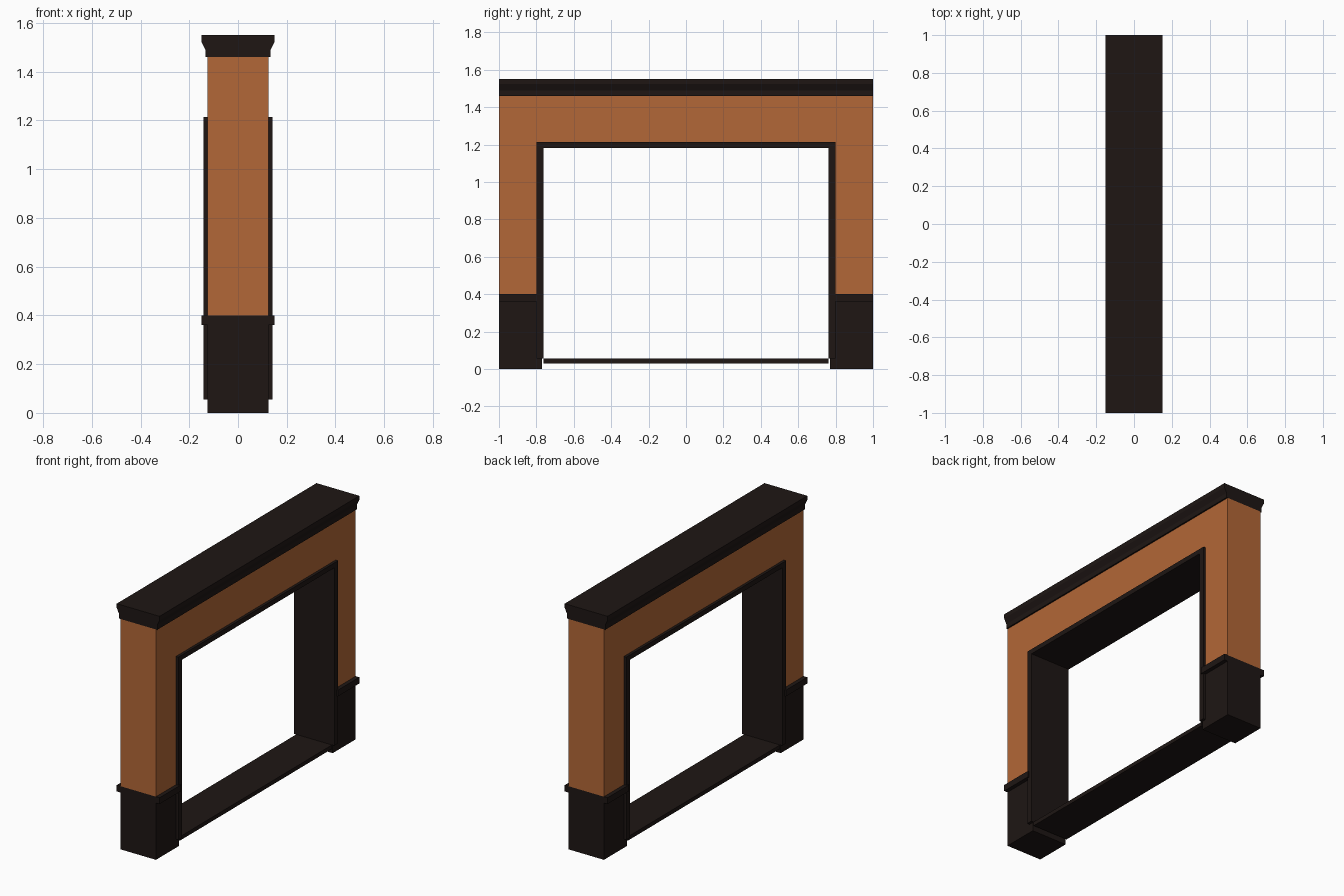
import bpy, bmesh
from mathutils import Vector

if "Cube" in bpy.data.objects:
    bpy.data.objects.remove(bpy.data.objects["Cube"])


def material(name, rgb):
    m = bpy.data.materials.new(name)
    m.diffuse_color = (*rgb, 1)
    m.use_nodes = True
    m.node_tree.nodes["Principled BSDF"].inputs["Base Color"].default_value = m.diffuse_color
    return m


BROWN = material("terracotta", (0.45, 0.136, 0.038))
DARK = material("dark_wood", (0.013, 0.008, 0.007))


def extrude(name, profile, axis, lo, hi, mat):
    """Extrude a 2D profile: (y, z) points along x, or (x, z) points along y."""
    put = (lambda p, d: (d, *p)) if axis == "x" else (lambda p, d: (p[0], d, p[1]))
    step = Vector((hi - lo, 0, 0)) if axis == "x" else Vector((0, hi - lo, 0))
    bm = bmesh.new()
    face = bm.faces.new([bm.verts.new(put(p, lo)) for p in profile])
    ext = bmesh.ops.extrude_face_region(bm, geom=[face], use_keep_orig=True)
    bmesh.ops.translate(bm, vec=step, verts=[g for g in ext["geom"] if isinstance(g, bmesh.types.BMVert)])
    bmesh.ops.recalc_face_normals(bm, faces=bm.faces)
    me = bpy.data.meshes.new(name)
    bm.to_mesh(me)
    bm.free()
    me.materials.append(mat)
    ob = bpy.data.objects.new(name, me)
    bpy.context.collection.objects.link(ob)
    return ob


def box(name, x, y0, y1, z0, z1, mat):
    return extrude(name, [(y0, z0), (y1, z0), (y1, z1), (y0, z1)], "x", -x, x, mat)


def arch(outer, inner, bottom, inner_top, top):
    """Upside-down U outline in (y, z)."""
    return [(-outer, bottom), (-inner, bottom), (-inner, inner_top), (inner, inner_top),
            (inner, bottom), (outer, bottom), (outer, top), (-outer, top)]


# Wall around the opening
extrude("wall", arch(1.0, 0.78, 0.40, 1.195, 1.46), "x", -0.125, 0.125, BROWN)

# Trim lining the opening, and the threshold
extrude("opening_trim", arch(0.80, 0.762, 0.055, 1.182, 1.213), "x", -0.142, 0.142, DARK)
box("threshold", 0.125, -0.762, 0.762, 0.03, 0.055, DARK)

# Plinth and its ledge at each end
for side, s in (("front", -1), ("back", 1)):
    box(side + "_plinth", 0.125, s * 0.77, s, 0, 0.385, DARK)
    box(side + "_plinth_ledge", 0.15, s * 0.785, s, 0.36, 0.40, DARK)

# Moulded cap along the top
half = [(0.134, 1.46), (0.134, 1.49), (0.15, 1.523), (0.15, 1.55)]
extrude("top_cap", half + [(-x, z) for x, z in reversed(half)], "y", -1, 1, DARK)
